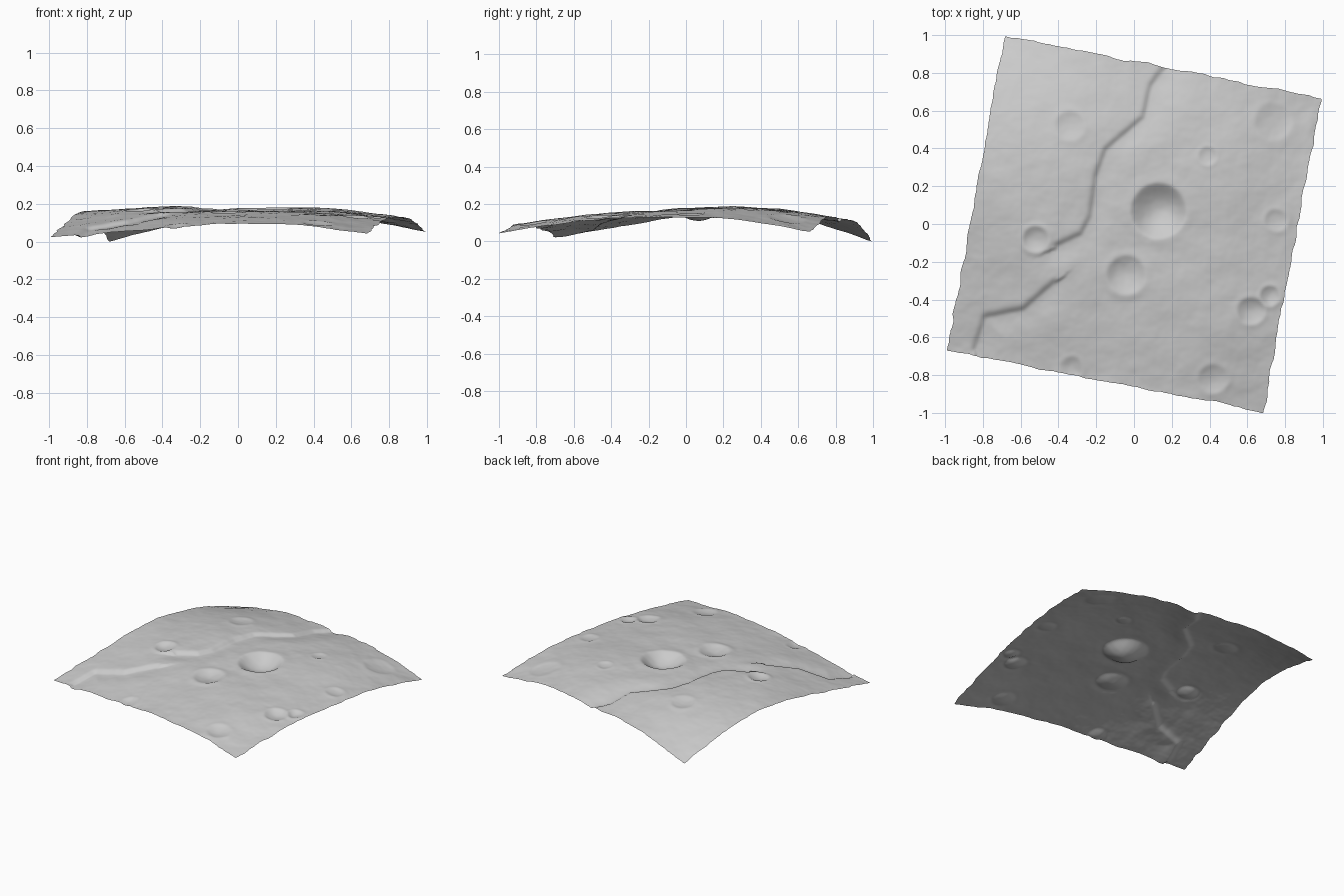
import bpy, math
from mathutils import Vector, noise

if "Cube" in bpy.data.objects:
    bpy.data.objects.remove(bpy.data.objects["Cube"])

N = 170
U, V = Vector((0.838, -0.165)), Vector((0.152, 0.832))

# Coarse heights of the arched sheet: rows run front to back, columns left to right
BASE = [
    [0.020, 0.052, 0.088, 0.088, 0.040],
    [0.095, 0.135, 0.140, 0.142, 0.102],
    [0.152, 0.180, 0.163, 0.162, 0.125],
    [0.122, 0.168, 0.168, 0.172, 0.115],
    [0.000, 0.095, 0.122, 0.123, 0.050],
]
# Craters: x, y, radius, depth, rim height
CRATERS = [
    (0.13, 0.07, 0.150, 0.060, 0.004),
    (-0.04, -0.27, 0.105, 0.022, 0.004),
    (-0.52, -0.08, 0.070, 0.014, 0.004),
    (0.62, -0.46, 0.075, 0.016, 0.003),
    (0.72, -0.38, 0.055, 0.012, 0.003),
    (-0.34, 0.52, 0.080, 0.010, 0.002),
    (0.74, 0.54, 0.100, 0.010, 0.002),
    (0.39, 0.36, 0.050, 0.007, 0.002),
    (0.75, 0.02, 0.060, 0.008, 0.002),
    (0.42, -0.82, 0.080, 0.012, 0.002),
    (-0.33, -0.76, 0.060, 0.009, 0.002),
]
# Scarps: the ground drops on the right-hand side of each path
SCARPS = [
    [(0.20, 0.86), (0.10, 0.73), (0.06, 0.56), (-0.14, 0.39), (-0.19, 0.25),
     (-0.22, 0.04), (-0.27, -0.06), (-0.40, -0.12)],
    [(-0.42, -0.32), (-0.58, -0.46), (-0.78, -0.50), (-0.83, -0.66)],
]


def spline(values, t):
    ext = [2 * values[0] - values[1]] + list(values) + [2 * values[-1] - values[-2]]
    f = (t + 1) * 0.5 * (len(values) - 1)
    i = min(int(f), len(values) - 2)
    f -= i
    a, b, c, d = ext[i:i + 4]
    return b + 0.5 * f * (c - a + f * (2 * a - 5 * b + 4 * c - d + f * (3 * (b - c) + d - a)))


def crater(p, x, y, r, depth, rim):
    d = math.hypot(p.x - x, p.y - y) / r
    if d > 2:
        return 0
    bowl = -depth * (1 - d * d) ** 1.3 if d < 1 else 0
    return bowl + rim * math.exp(-((d - 1.05) / 0.25) ** 2)


def scarp(p, path):
    best, side = 9, 1
    for a, b in zip(path, path[1:]):
        a, b = Vector(a), Vector(b)
        t = max(0, min(1, (p - a).dot(b - a) / (b - a).length_squared))
        off = p - a.lerp(b, t)
        if off.length < best:
            best = off.length
            e = b - a
            side = e.x * off.y - e.y * off.x
    # Paths run back to front, so the low side is on their left
    width = 0.085 if side > 0 else 0.022
    return -0.017 * math.exp(-(best / width) ** 2)


def fractal(x, y, seed, octaves=4):
    return sum(noise.noise(Vector((x * 2 ** k, y * 2 ** k, seed + k))) * 0.5 ** k
               for k in range(octaves))


def surface(u, v):
    p = U * u + V * v
    z = spline([spline(row, u) for row in BASE], v)
    z += sum(crater(p, *c) for c in CRATERS) + sum(scarp(p, s) for s in SCARPS)
    z += 0.0055 * fractal(p.x * 4.5, p.y * 4.5, 3.1)
    # Ragged borders
    edge = max(abs(u), abs(v)) ** 8
    wob = 0.013 * edge
    x = p.x + wob * fractal(p.x * 7, p.y * 7, 11.0)
    y = p.y + wob * fractal(p.x * 7, p.y * 7, 23.0)
    return Vector((x, y, z))


# Terrain sheet
verts = [surface(2 * i / N - 1, 2 * j / N - 1) for j in range(N + 1) for i in range(N + 1)]
low = min(p.z for p in verts)
verts = [(p.x, p.y, p.z - low) for p in verts]
W = N + 1
faces = [(j * W + i, j * W + i + 1, (j + 1) * W + i + 1, (j + 1) * W + i)
         for j in range(N) for i in range(N)]
mesh = bpy.data.meshes.new("cratered_ground")
mesh.from_pydata(verts, [], faces)
mesh.polygons.foreach_set("use_smooth", [True] * len(faces))
mesh.update()
ground = bpy.data.objects.new("cratered_ground", mesh)
bpy.context.collection.objects.link(ground)
